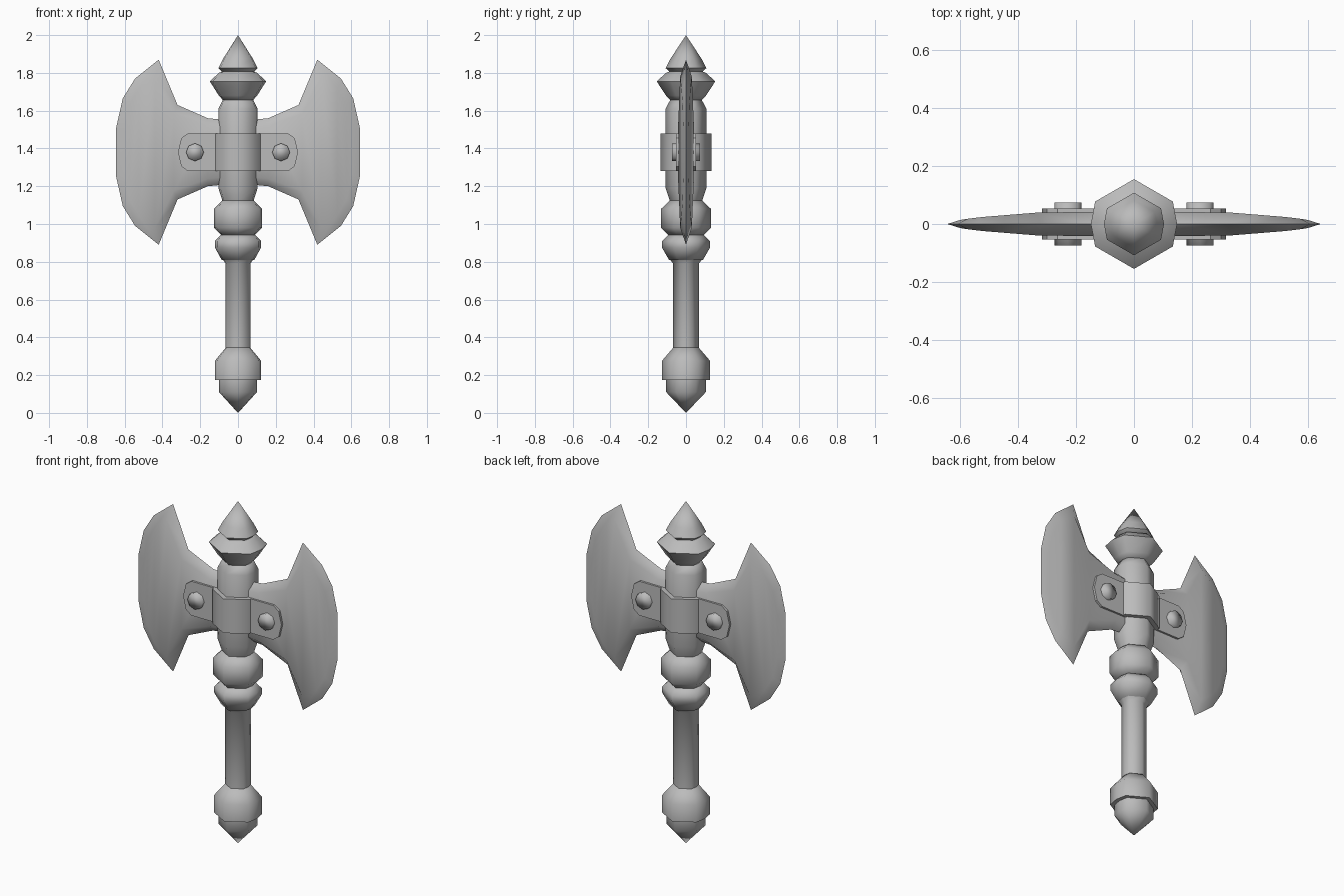
import bpy, bmesh
from math import sin, cos, radians

cube = bpy.data.objects.get("Cube")
if cube:
    bpy.data.objects.remove(cube, do_unlink=True)

steel = bpy.data.materials.new("grey_steel")
steel.use_nodes = True
GREY = (0.5, 0.5, 0.5, 1)
steel.diffuse_color = GREY
steel.node_tree.nodes["Principled BSDF"].inputs["Base Color"].default_value = GREY

MID = 1.38  # height of the axe head centre


def finish(name, bm, angle=65):
    """Turn a bmesh into a smooth shaded steel object."""
    bmesh.ops.recalc_face_normals(bm, faces=bm.faces)
    mesh = bpy.data.meshes.new(name)
    bm.to_mesh(mesh)
    bm.free()
    mesh.materials.append(steel)
    ob = bpy.data.objects.new(name, mesh)
    bpy.context.collection.objects.link(ob)
    bpy.ops.object.select_all(action='DESELECT')
    ob.select_set(True)
    bpy.context.view_layer.objects.active = ob
    bpy.ops.object.shade_smooth_by_angle(angle=radians(angle))
    return ob


def turned(name, profile, side=0.96, angle=65):
    """Six-sided turned part with an extra ridge on each side."""
    bm = bmesh.new()
    rings = []
    for r, z in profile:
        if r == 0:
            rings.append([bm.verts.new((0, 0, z))] * 8)
            continue
        ring = []
        for deg in (0, 30, 90, 150, 180, 210, 270, 330):
            k = r * (side if deg % 180 == 0 else 1)
            ring.append(bm.verts.new((k * cos(radians(deg)), k * sin(radians(deg)), z)))
        rings.append(ring)
    for a, b in zip(rings, rings[1:]):
        for i in range(8):
            j = (i + 1) % 8
            quad = dict.fromkeys((a[i], a[j], b[j], b[i]))
            bm.faces.new(list(quad))
    for end in (rings[0], rings[-1]):
        if end[0] is not end[1]:
            bm.faces.new(end)
    return finish(name, bm, angle)


# Handle parts, from the pommel up
turned("pommel_spike", [(0, 0), (0.105, 0.11), (0.105, 0.18)])
turned("pommel", [(0.105, 0.175), (0.128, 0.175), (0.128, 0.275), (0.068, 0.345)])
turned("grip", [(0.068, 0.34), (0.068, 0.79), (0.09, 0.82)])
turned("lower_ring", [(0.09, 0.81), (0.127, 0.875), (0.127, 0.91), (0.092, 0.945)])
turned("upper_ring", [(0.092, 0.94), (0.132, 0.98), (0.132, 1.08), (0.085, 1.125)])
turned("head_shaft", [(0.085, 1.12), (0.108, 1.19), (0.108, 1.61), (0.082, 1.66)])
turned("top_collar", [(0.082, 1.655), (0.106, 1.68), (0.155, 1.755), (0.106, 1.8), (0.08, 1.81)])
turned("top_spike", [(0.08, 1.8), (0.108, 1.825), (0.082, 1.875), (0, 2)])
turned("head_band", [(0.136, 1.28), (0.136, 1.48)], side=0.9)

# Blade columns: outer x, outer half height, inner x, inner half height, half thickness
COLUMNS = [
    (0.06, 0.17, 0.06, 0.13, 0.042),
    (0.16, 0.18, 0.16, 0.14, 0.042),
    (0.32, 0.25, 0.34, 0.205, 0.039),
    (0.42, 0.49, 0.44, 0.40, 0.031),
    (0.545, 0.39, 0.525, 0.335, 0.024),
    (0.61, 0.285, 0.575, 0.25, 0.018),
    (0.645, 0.13, 0.6, 0.12, 0.014),
]


def blade(name, s):
    bm = bmesh.new()
    v = lambda x, y, z: bm.verts.new((s * x, y, MID + z))
    rim = [(v(x, 0, h), v(x, 0, -h)) for x, h, *_ in COLUMNS]
    for face in (-1, 1):
        inner = [(v(x, face * t, h), v(x, face * t, -h)) for _, _, x, h, t in COLUMNS]
        for i in range(len(COLUMNS) - 1):
            bm.faces.new((inner[i][0], inner[i + 1][0], inner[i + 1][1], inner[i][1]))
            for k in (0, 1):
                bm.faces.new((rim[i][k], rim[i + 1][k], inner[i + 1][k], inner[i][k]))
        for e in (0, -1):
            bm.faces.new((rim[e][0], inner[e][0], inner[e][1], rim[e][1]))
    finish(name, bm, 60)


def plate(name, s):
    bm = bmesh.new()
    outline = [(0.06, -0.1), (0.265, -0.1), (0.3, -0.075), (0.318, 0),
               (0.3, 0.075), (0.265, 0.1), (0.06, 0.1)]
    front, back = ([bm.verts.new((s * x, y, MID + z)) for x, z in outline]
                   for y in (-0.053, 0.053))
    bm.faces.new(front)
    bm.faces.new(back)
    for i in range(len(outline)):
        j = (i + 1) % len(outline)
        bm.faces.new((front[i], front[j], back[j], back[i]))
    finish(name, bm, 30)


def rivet(name, s):
    bm = bmesh.new()
    bmesh.ops.create_cone(bm, cap_ends=True, segments=8, radius1=0.047,
                          radius2=0.047, depth=0.15)
    for v in bm.verts:
        x, y, z = v.co
        v.co = (s * 0.228 + x, z, MID + y)
    finish(name, bm, 95)


for side, s in (("left", 1), ("right", -1)):
    blade(side + "_blade", s)
    plate(side + "_plate", s)
    rivet(side + "_rivet", s)
